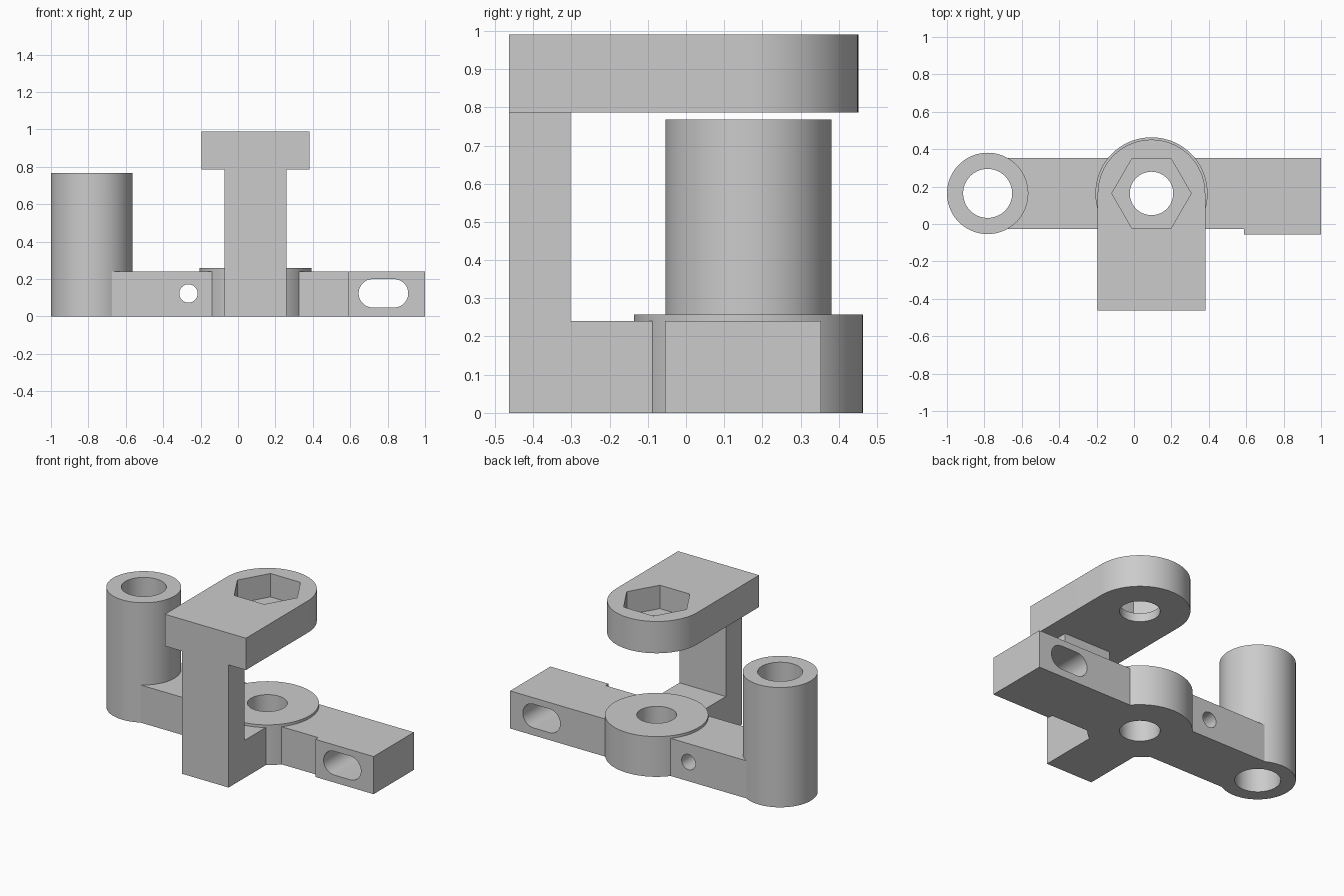
import bpy, bmesh, math
from mathutils import Vector

if "Cube" in bpy.data.objects:
    bpy.data.objects.remove(bpy.data.objects["Cube"])

CX, CY = 0.0935, 0.1635      # main bore axis
TX = -0.7825                 # tube axis
ARM_Z, HUB_Z = 0.241, 0.258
PLATE_Z, TOP_Z = 0.786, 0.99
FRONT = -0.4635

metal = bpy.data.materials.new("plain grey")
metal.diffuse_color = (0.6, 0.6, 0.6, 1)
metal.use_nodes = True
metal.node_tree.nodes["Principled BSDF"].inputs["Base Color"].default_value = metal.diffuse_color


def prism(name, pts, lo, hi, axis="Z"):
    """Extrude a 2D outline: Z uses (x,y), Y uses (x,z), X uses (y,z)."""
    place = {"Z": lambda a, b, d: (a, b, d),
             "Y": lambda a, b, d: (a, d, b),
             "X": lambda a, b, d: (d, a, b)}[axis]
    bm = bmesh.new()
    face = bm.faces.new([bm.verts.new(place(a, b, lo)) for a, b in pts])
    out = bmesh.ops.extrude_face_region(bm, geom=[face])
    verts = [g for g in out["geom"] if isinstance(g, bmesh.types.BMVert)]
    bmesh.ops.translate(bm, verts=verts, vec=Vector(place(0, 0, hi - lo)))
    bmesh.ops.recalc_face_normals(bm, faces=bm.faces)
    mesh = bpy.data.meshes.new(name)
    bm.to_mesh(mesh)
    bm.free()
    mesh.materials.append(metal)
    ob = bpy.data.objects.new(name, mesh)
    bpy.context.collection.objects.link(ob)
    return ob


def arc(cx, cy, r, start=0, end=360, n=72):
    count = n if end - start == 360 else n + 1
    return [(cx + r * math.cos(math.radians(start + (end - start) * i / n)),
             cy + r * math.sin(math.radians(start + (end - start) * i / n)))
            for i in range(count)]


def combine(target, other, operation):
    """Apply a boolean and remove the helper solid."""
    mod = target.modifiers.new("bool", "BOOLEAN")
    mod.operation, mod.solver, mod.object = operation, "EXACT", other
    bpy.context.view_layer.update()
    result = bpy.data.meshes.new_from_object(
        target.evaluated_get(bpy.context.evaluated_depsgraph_get()))
    target.modifiers.clear()
    target.data = result
    bpy.data.objects.remove(other)


def finish(ob):
    bpy.ops.object.select_all(action="DESELECT")
    ob.select_set(True)
    bpy.context.view_layer.objects.active = ob
    bpy.ops.object.shade_smooth_by_angle(angle=math.radians(25))


# Long arm with the stepped pad on its right end
back, front, pad = 0.353, -0.0255, -0.055
bracket = prism("bracket_body", [(TX, front), (0.587, front), (0.587, pad), (1, pad),
                                 (1, back), (TX, back)], 0, ARM_Z)
# Foot and upright column as one L profile
combine(bracket, prism("column", [(FRONT, 0), (CY, 0), (CY, ARM_Z), (-0.302, ARM_Z),
                                  (-0.302, PLATE_Z), (FRONT, PLATE_Z)],
                       CX - 0.1645, CX + 0.1645, "X"), "UNION")
# Round hub and tall tube
combine(bracket, prism("hub", arc(CX, CY, 0.3), 0, HUB_Z), "UNION")
combine(bracket, prism("tube", arc(TX, CY, 0.2175), 0, 0.768), "UNION")

# Vertical bores, cross hole and slot
slot = arc(0.834, 0.124, 0.076, -90, 90, 24) + arc(0.721, 0.124, 0.076, 90, 270, 24)
for cutter in (prism("tube_bore", arc(TX, CY, 0.131), -0.1, 0.9),
               prism("hub_bore", arc(CX, CY, 0.116), -0.1, 0.4),
               prism("cross_hole", arc(-0.265, 0.123, 0.049, n=40), -0.2, 0.5, "Y"),
               prism("slot", slot, -0.2, 0.5, "Y")):
    combine(bracket, cutter, "DIFFERENCE")
finish(bracket)

# Round-ended top plate with bolt hole and hexagonal nut pocket
R = 0.2875
plate = prism("nut_plate", [(CX - R, FRONT), (CX + R, FRONT)] + arc(CX, CY, R, 0, 180, 48),
              PLATE_Z, TOP_Z)
combine(plate, prism("bolt_hole", arc(CX, CY, 0.116), 0.7, 1.1), "DIFFERENCE")
combine(plate, prism("hex_pocket", arc(CX, CY, 0.212, n=6), 0.84, 1.1), "DIFFERENCE")
finish(plate)
